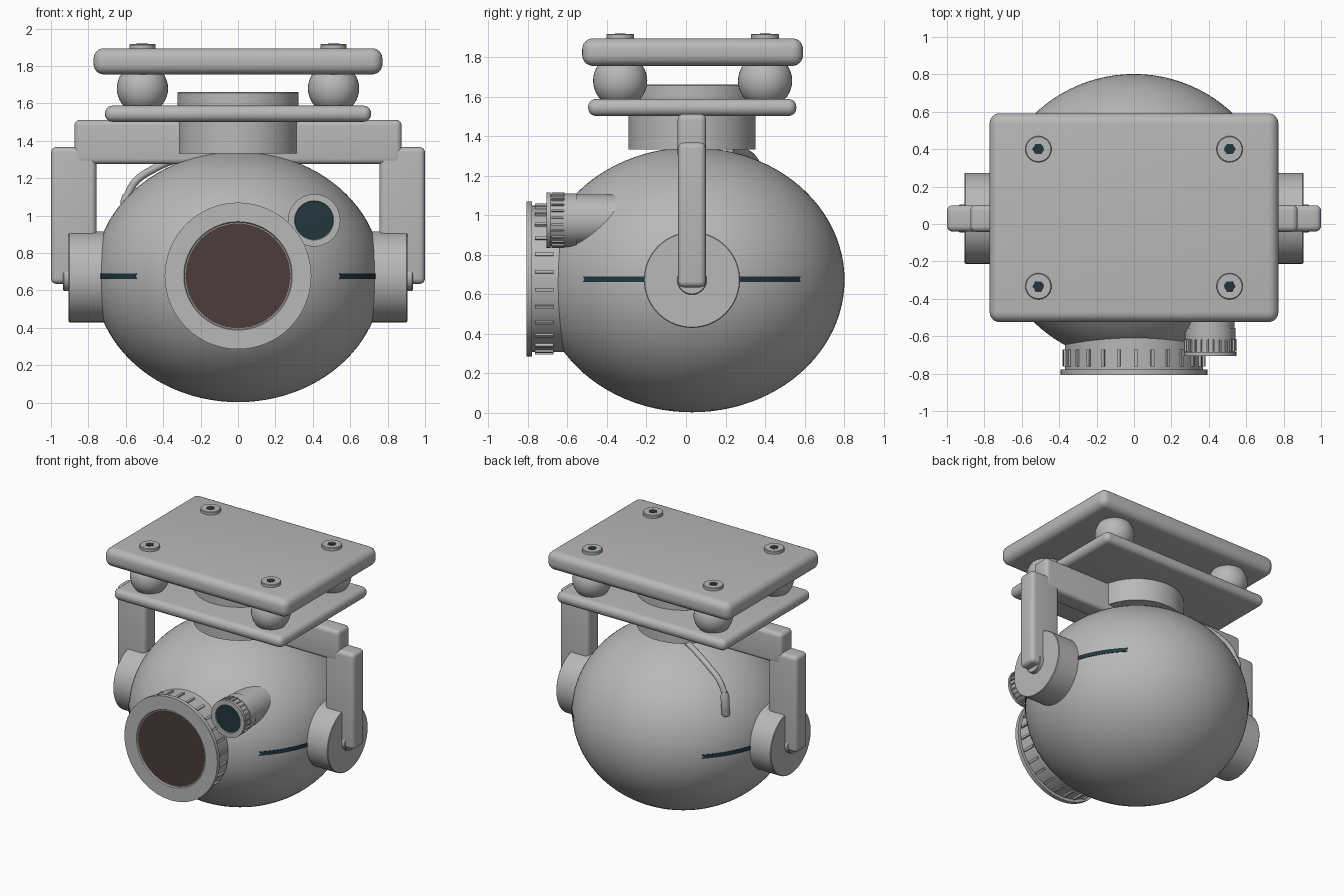
import bpy, bmesh, math
from mathutils import Matrix, Vector

cube = bpy.data.objects.get("Cube")
if cube:
    bpy.data.objects.remove(cube, do_unlink=True)


def material(name, rgb):
    m = bpy.data.materials.new(name)
    m.use_nodes = True
    m.diffuse_color = (*rgb, 1)
    bsdf = next(n for n in m.node_tree.nodes if n.type == 'BSDF_PRINCIPLED')
    bsdf.inputs["Base Color"].default_value = (*rgb, 1)
    return m


GREY = material("grey shell", (0.48, 0.48, 0.48))
TEAL = material("dark teal", (0.016, 0.038, 0.048))
BROWN = material("dark brown glass", (0.075, 0.045, 0.044))

CY, CZ = 0.03, 0.673            # centre of the ball housing
RX, RY, RZ = 0.77, 0.772, 0.67  # its radii


def finish(name, bm, mats, smooth=True):
    bmesh.ops.recalc_face_normals(bm, faces=bm.faces)
    me = bpy.data.meshes.new(name)
    bm.to_mesh(me)
    bm.free()
    for m in mats:
        me.materials.append(m)
    ob = bpy.data.objects.new(name, me)
    bpy.context.collection.objects.link(ob)
    if smooth:
        bpy.ops.object.select_all(action='DESELECT')
        ob.select_set(True)
        bpy.context.view_layer.objects.active = ob
        bpy.ops.object.shade_smooth_by_angle(angle=math.radians(35))
    return ob


def frame(loc, axis):
    """Matrix taking local z to the given axis at loc."""
    return Matrix.Translation(loc) @ Vector((0, 0, 1)).rotation_difference(Vector(axis)).to_matrix().to_4x4()


def lathe(name, profile, loc, axis=(0, 0, 1), mats=(GREY,), glass_from=None, n=64):
    """Revolve (radius, height) points; faces after glass_from use the second material."""
    bm = bmesh.new()
    rings = [[bm.verts.new((r * math.cos(2 * math.pi * i / n), r * math.sin(2 * math.pi * i / n), h))
              for i in range(n)] for r, h in profile]
    for k in range(len(rings) - 1):
        for i in range(n):
            j = (i + 1) % n
            f = bm.faces.new((rings[k][i], rings[k][j], rings[k + 1][j], rings[k + 1][i]))
            f.material_index = int(glass_from is not None and k >= glass_from)
    bmesh.ops.remove_doubles(bm, verts=bm.verts, dist=1e-5)
    bm.transform(frame(loc, axis))
    return finish(name, bm, mats)


def disc(name, r, h, loc, axis=(0, 0, 1), edge=0.004, mat=GREY, n=64):
    return lathe(name, [(0, 0), (r, 0), (r, h - edge), (r - edge, h), (0, h)], loc, axis, (mat,), n=n)


def rounded_box(name, lo, hi, bevel, segments=5):
    bm = bmesh.new()
    bmesh.ops.create_cube(bm, size=1)
    for v in bm.verts:
        v.co = [lo[i] + (v.co[i] + 0.5) * (hi[i] - lo[i]) for i in range(3)]
    bmesh.ops.bevel(bm, geom=bm.edges[:], offset=bevel, segments=segments, profile=0.5, affect='EDGES')
    return finish(name, bm, (GREY,))


def grip_ribs(name, count, radius, size, height, loc, axis):
    """Ring of small bars around a barrel."""
    bm = bmesh.new()
    for i in range(count):
        m = Matrix.Rotation(2 * math.pi * (i + 0.4) / count, 4, 'Z') @ Matrix.Translation((radius, 0, height))
        bmesh.ops.create_cube(bm, size=1, matrix=m @ Matrix.Diagonal((*size, 1)))
    bm.transform(frame(loc, axis))
    return finish(name, bm, (GREY,), smooth=False)


# Ball housing
bm = bmesh.new()
bmesh.ops.create_uvsphere(bm, u_segments=96, v_segments=48, radius=1)
bm.transform(Matrix.Translation((0, CY, CZ)) @ Matrix.Diagonal((RX, RY, RZ, 1)))
finish("ball_housing", bm, (GREY,))

# Main lens barrel with flange and recessed glass
FRONT = (0, -1, 0)
lathe("main_lens", [(0, 0.40), (0.37, 0.40), (0.37, 0.778), (0.392, 0.778), (0.392, 0.808),
                    (0.290, 0.808), (0.285, 0.798), (0.280, 0.798), (0, 0.800)],
      (0, 0, 0.678), FRONT, (GREY, BROWN), 7)
grip_ribs("main_lens_ribs", 26, 0.37, (0.024, 0.017, 0.092), 0.717, (0, 0, 0.678), FRONT)

# Small lens
lathe("small_lens", [(0, 0.35), (0.13, 0.35), (0.13, 0.685), (0.14, 0.685), (0.14, 0.705),
                     (0.105, 0.705), (0.102, 0.697), (0, 0.698)],
      (0.407, 0, 0.975), FRONT, (GREY, TEAL), 6, 48)
lathe("small_lens_collar", [(0.125, 0.555), (0.135, 0.555), (0.135, 0.62), (0.125, 0.62)],
      (0.407, 0, 0.975), FRONT, n=48)
grip_ribs("small_lens_ribs", 24, 0.13, (0.02, 0.009, 0.065), 0.648, (0.407, 0, 0.975), FRONT)

# Yoke sides, pivots and painted seam lines
for s, side in ((1, "left"), (-1, "right")):
    axis = (s, 0, 0)
    disc(side + "_pivot_drum", 0.243, 0.255, (s * 0.65, CY, CZ), axis)
    disc(side + "_pivot_boss", 0.075, 0.06, (s * 0.875, CY, CZ), axis, n=32)
    xs = sorted((s * 0.757, s * 1.0))
    rounded_box(side + "_yoke_arm", (xs[0], CY - 0.07, 0.635), (xs[1], CY + 0.07, 1.367), 0.03)

    # Thin curved strip with notched ends
    bm = bmesh.new()
    rows = []
    for dz, span in ((-0.015, 45.5), (0, 44.6), (0.015, 45.5)):
        row = []
        for i in range(41):
            a = math.radians(span * (i / 20 - 1))
            k = 1.004 * math.sqrt(1 - (dz / RZ) ** 2)
            row.append(bm.verts.new((s * RX * k * math.cos(a), CY + RY * k * math.sin(a), CZ + 0.003 + dz)))
        rows.append(row)
    for a, b in zip(rows, rows[1:]):
        for i in range(40):
            bm.faces.new((a[i], a[i + 1], b[i + 1], b[i]))
    for f in bm.faces:
        f.normal_update()
    bmesh.ops.recalc_face_normals(bm, faces=bm.faces)
    if sum(f.normal.x * s for f in bm.faces) < 0:
        bmesh.ops.reverse_faces(bm, faces=bm.faces[:])
    bmesh.ops.solidify(bm, geom=bm.faces[:], thickness=0.004)
    finish(side + "_seam_line", bm, (TEAL,))

# Yoke crossbar and neck
rounded_box("yoke_crossbar", (-0.875, CY - 0.072, 1.275), (0.875, CY + 0.072, 1.512), 0.03)
disc("lower_neck", 0.322, 0.20, (0, CY, 1.332))
disc("upper_neck", 0.324, 0.12, (0, CY, 1.54))

# Mounting plates
rounded_box("lower_plate", (-0.712, -0.495, 1.502), (0.712, 0.558, 1.588), 0.04)
rounded_box("top_plate", (-0.772, -0.525, 1.755), (0.772, 0.592, 1.895), 0.055, 6)

# Damper balls and screws at the four corners
for x, sx in ((0.511, "left"), (-0.511, "right")):
    for y, sy in ((-0.333, "front"), (0.40, "back")):
        tag = f"{sy}_{sx}_"
        bm = bmesh.new()
        bmesh.ops.create_uvsphere(bm, u_segments=40, v_segments=20, radius=0.137,
                                  matrix=Matrix.Translation((x, y, 1.68)))
        finish(tag + "damper_ball", bm, (GREY,))
        disc(tag + "screw_head", 0.07, 0.04, (x, y, 1.877), n=40)
        disc(tag + "screw_socket", 0.031, 0.004, (x, y, 1.9155), edge=0.0005, mat=TEAL, n=6)

# Cable from the neck with its plug
cu = bpy.data.curves.new("cable", 'CURVE')
cu.dimensions = '3D'
cu.bevel_depth = 0.021
cu.bevel_resolution = 4
cu.resolution_u = 8
cu.use_fill_caps = True
path = [(-0.13, 0.22, 1.33), (-0.30, 0.31, 1.31), (-0.45, 0.36, 1.25), (-0.55, 0.38, 1.18), (-0.595, 0.385, 1.10)]
sp = cu.splines.new('BEZIER')
sp.bezier_points.add(len(path) - 1)
for p, co in zip(sp.bezier_points, path):
    p.co = co
    p.handle_left_type = p.handle_right_type = 'AUTO'
cu.materials.append(GREY)
bpy.context.collection.objects.link(bpy.data.objects.new("cable", cu))
lathe("cable_plug", [(0, 0), (0.022, 0), (0.03, 0.03), (0.03, 0.165), (0.024, 0.175), (0, 0.175)],
      (-0.595, 0.385, 1.11), (-0.09, 0.03, -1), n=24)
